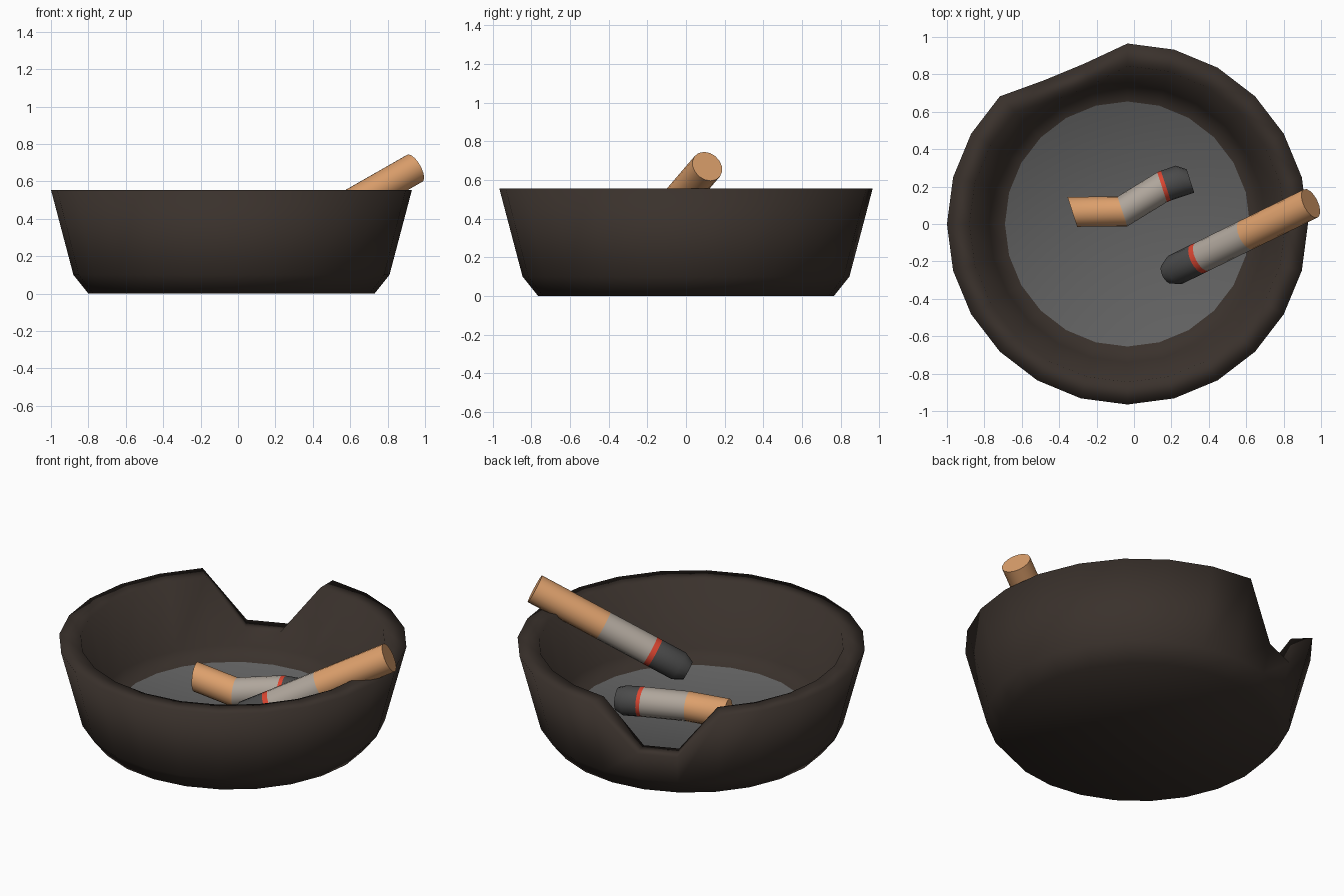
import bpy, bmesh, math
from mathutils import Vector

if "Cube" in bpy.data.objects:
    bpy.data.objects.remove(bpy.data.objects["Cube"])


def mat(name, r, g, b):
    m = bpy.data.materials.new(name)
    m.diffuse_color = (r, g, b, 1)
    m.use_nodes = True
    m.node_tree.nodes["Principled BSDF"].inputs["Base Color"].default_value = m.diffuse_color
    return m


BROWN = mat("dark_clay", 0.042, 0.031, 0.025)
ASH = mat("ash_grey", 0.12, 0.12, 0.12)
FILTER = mat("filter_tan", 0.72, 0.35, 0.15)
PAPER = mat("paper", 0.43, 0.38, 0.33)
RED = mat("red_band", 0.70, 0.06, 0.03)
CHAR = mat("burnt_tip", 0.07, 0.07, 0.07)


def make_loft(name, rings, band_mats, cap_mats, mats):
    """Skin a list of point rings, with a material index per band and per cap."""
    bm = bmesh.new()
    loops = [[bm.verts.new(p) for p in ring] for ring in rings]
    n = len(loops[0])
    for a, b, m in zip(loops, loops[1:], band_mats):
        for i in range(n):
            j = (i + 1) % n
            bm.faces.new((a[i], a[j], b[j], b[i])).material_index = m
    bm.faces.new(loops[0][::-1]).material_index = cap_mats[0]
    bm.faces.new(loops[-1]).material_index = cap_mats[1]
    bmesh.ops.recalc_face_normals(bm, faces=bm.faces)
    for f in bm.faces:
        f.smooth = True
    me = bpy.data.meshes.new(name)
    bm.to_mesh(me)
    bm.free()
    for m in mats:
        me.materials.append(m)
    ob = bpy.data.objects.new(name, me)
    bpy.context.collection.objects.link(ob)
    return ob


# Bowl: 24-sided turned profile, two rim points lowered to form the notch
SIDES = 24
CX = -0.035
profile = [(0.765, 0), (0.845, 0.10), (0.965, 0.555),
           (0.845, 0.555), (0.74, 0.18), (0.655, 0.12)]
notch = {2: (0.888, 0.27), 3: (0.767, 0.27)}
rings = []
for k, point in enumerate(profile):
    ring = []
    for i in range(SIDES):
        r, z = notch[k] if k in notch and i in (7, 8) else point
        a = math.tau * i / SIDES
        ring.append((CX + r * math.cos(a), r * math.sin(a), z))
    rings.append(ring)
make_loft("ashtray_bowl", rings, [0] * 5, (0, 1), [BROWN, ASH])


# Cigarette stubs: circular sections, all facing the same way, along a path
def stub(name, sections, facing, sides=16):
    n = Vector(facing).normalized()
    u = n.cross(Vector((0, 0, 1))).normalized()
    v = n.cross(u)
    rings = [[Vector(c) + r * (math.cos(t) * u + math.sin(t) * v)
              for t in (math.tau * i / sides for i in range(sides))]
             for c, r in sections]
    ob = make_loft(name, rings, [0, 1, 2, 3, 3], (0, 3), [FILTER, PAPER, RED, CHAR])
    for p in ob.data.polygons:
        if len(p.vertices) > 4:
            p.use_smooth = False


R = 0.084
end = Vector((0.945, 0.11, 0.67))
axis = Vector((-1, -0.49, -0.57))
stub("leaning_stub",
     [(end + axis * t, r) for t, r in
      [(0, R), (0.345, R), (0.58, R), (0.605, R), (0.725, R), (0.77, 0.055)]],
     axis)

stub("bent_stub",
     [((-0.33, 0.065, 0.23), R), ((-0.062, 0.067, 0.205), R),
      ((0.15, 0.197, 0.225), R), ((0.17, 0.205, 0.225), R),
      ((0.25, 0.232, 0.22), R), ((0.302, 0.230, 0.215), 0.066)],
     (0.95, 0.31, 0))
